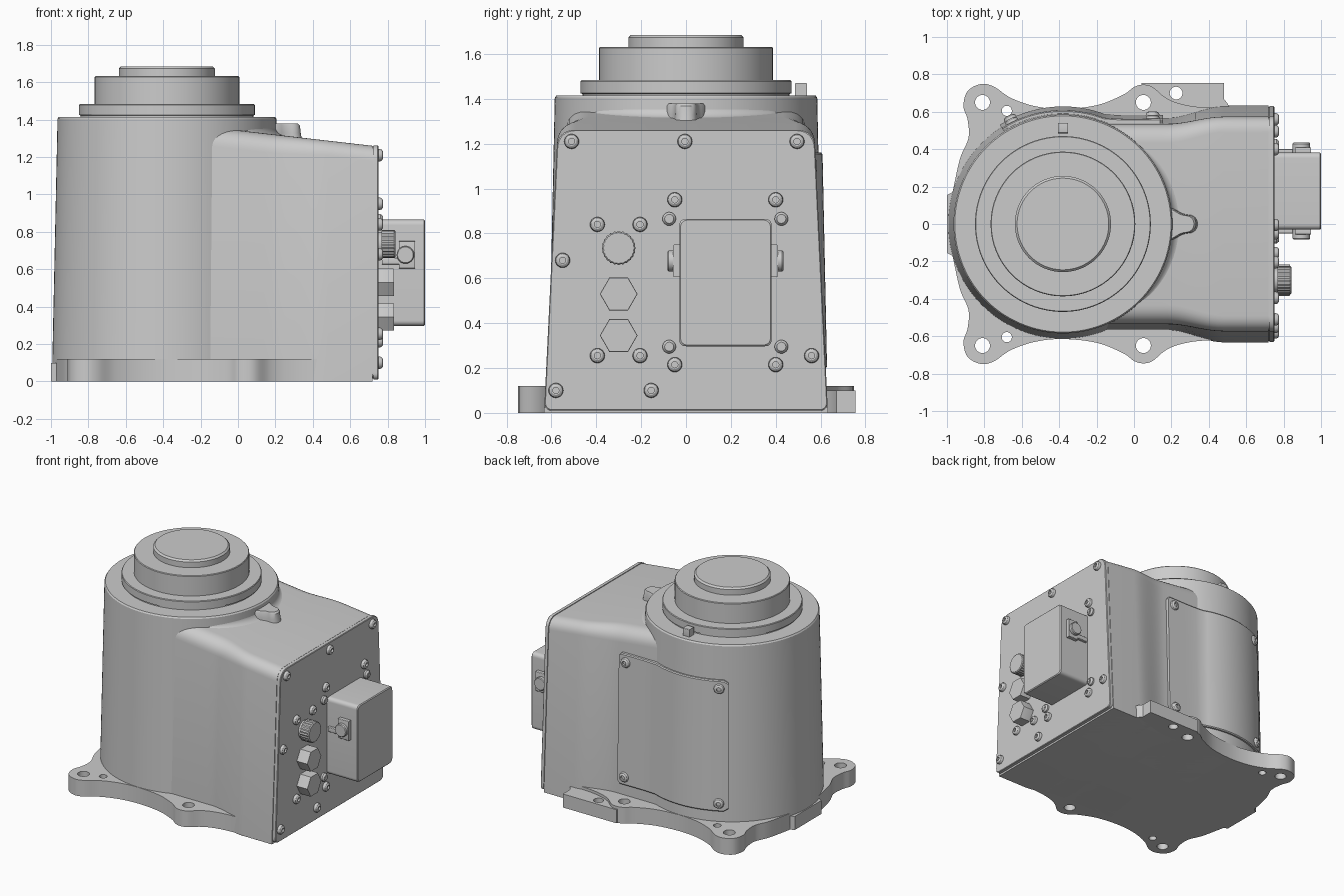
import bpy, bmesh
from math import sin, cos, pi, radians, sqrt
from mathutils import Vector

if "Cube" in bpy.data.objects:
    bpy.data.objects.remove(bpy.data.objects["Cube"])

CX = -0.38                                    # axis of the round housing


def loft(name, rings):
    """Skin a list of closed point rings and cap both ends."""
    bm = bmesh.new()
    vs = [[bm.verts.new(p) for p in r] for r in rings]
    for a, b in zip(vs, vs[1:]):
        for i in range(len(a)):
            j = (i + 1) % len(a)
            bm.faces.new((a[i], a[j], b[j], b[i]))
    bm.faces.new(vs[0])
    bm.faces.new(vs[-1])
    bmesh.ops.recalc_face_normals(bm, faces=bm.faces)
    me = bpy.data.meshes.new(name)
    bm.to_mesh(me)
    bm.free()
    ob = bpy.data.objects.new(name, me)
    bpy.context.collection.objects.link(ob)
    return ob


def turned(name, pos, direction, profile, n=96, knurl=0):
    """Turned part: (radius, height) profile along any direction."""
    q = Vector(direction).to_track_quat('Z', 'Y')
    rings = []
    for r, h in profile:
        rr = [r * (1 - knurl * (i % 2)) for i in range(n)]
        rings.append([Vector(pos) + q @ Vector((rr[i] * cos(2 * pi * i / n), rr[i] * sin(2 * pi * i / n), h))
                      for i in range(n)])
    return loft(name, rings)


def rounded(pts, radii, n=8):
    """Round the corners of a 2D polygon."""
    out = []
    for i, p in enumerate(pts):
        p, a, b = Vector(p), Vector(pts[i - 1]), Vector(pts[(i + 1) % len(pts)])
        s, e = p + (a - p).normalized() * radii[i], p + (b - p).normalized() * radii[i]
        for k in range(n + 1):
            t = k / n
            w = 0.83 * t * (1 - t) * 2        # close to a circular arc
            u, v = (1 - t) ** 2, t * t
            out.append((s * u + p * w + e * v) / (u + v + w))
    return out


def box(name, x0, x1, y0, y1, z0, z1, r=0.006):
    sec = rounded([(y0, z0), (y1, z0), (y1, z1), (y0, z1)], [r] * 4, 3)
    return loft(name, [[(x, y, z) for y, z in sec] for x in (x0, x1)])


def slab(name, outline, holes, height):
    """Flat plate with round holes, standing on z = 0."""
    cu = bpy.data.curves.new(name, 'CURVE')
    cu.dimensions, cu.fill_mode, cu.extrude = '2D', 'BOTH', height / 2
    loops = [outline] + [[(x + r * cos(pi * i / 16), y + r * sin(pi * i / 16)) for i in range(32)]
                         for x, y, r in holes]
    for lp in loops:
        sp = cu.splines.new('POLY')
        sp.points.add(len(lp) - 1)
        for q, p in zip(sp.points, lp):
            q.co = (p[0], p[1], 0, 1)
        sp.use_cyclic_u = True
    ob = bpy.data.objects.new(name, cu)
    ob.location.z = height / 2
    bpy.context.collection.objects.link(ob)
    bpy.ops.object.select_all(action='DESELECT')
    ob.select_set(True)
    bpy.context.view_layer.objects.active = ob
    bpy.ops.object.convert(target='MESH')


def spline(pts, n=6):
    """Catmull-Rom curve through the points."""
    P = [Vector(p) for p in [pts[0]] + pts + [pts[-1]]]
    out = []
    for a, b, c, d in zip(P, P[1:], P[2:], P[3:]):
        for k in range(n):
            t = k / n
            out.append(0.5 * (2 * b + (c - a) * t + (2 * a - 5 * b + 4 * c - d) * t ** 2
                              + (3 * b - a - 3 * c + d) * t ** 3))
    return out + [P[-1]]


# Mounting flange with four lugs
half = spline([(-0.97, 0.17), (-0.93, 0.35), (-0.885, 0.46), (-0.89, 0.56), (-0.912, 0.63), (-0.89, 0.71),
               (-0.82, 0.748), (-0.75, 0.735), (-0.66, 0.675), (-0.53, 0.63), (-0.38, 0.615), (-0.2, 0.635),
               (-0.06, 0.69), (0.0, 0.732), (0.05, 0.745), (0.1, 0.732), (0.17, 0.675), (0.26, 0.64),
               (0.4, 0.622), (0.71, 0.62)])
holes = [(x, s * y, r) for s in (1, -1) for x, y, r in
         ((-0.81, 0.65, 0.04), (0.05, 0.65, 0.04), (-0.68, 0.605, 0.027))]
slab("mounting_flange", half + [(p.x, -p.y) for p in reversed(half)], holes, 0.12)
slab("side_pad", [(0.04, 0.755), (0.48, 0.755), (0.48, 0.67), (0.5, 0.645), (0.52, 0.6), (0.11, 0.6),
                  (0.11, 0.7), (0.04, 0.72)], [(0.225, 0.7, 0.034)], 0.1)
slab("rear_pad", [(-0.9, -0.2), (-0.97, -0.17), (-1, -0.155), (-1, 0.155), (-0.97, 0.17), (-0.9, 0.2)], [], 0.1)

# Round housing and stepped output flange
turned("round_housing", (CX, 0, 0), (0, 0, 1), [(0.615, 0), (0.585, 1.405), (0.578, 1.415)], 128)
turned("collar", (CX, 0, 0), (0, 0, 1), [(0.462, 1.40), (0.462, 1.422), (0.47, 1.425), (0.47, 1.478), (0.466, 1.483)])
turned("output_drum", (CX, 0, 0), (0, 0, 1), [(0.387, 1.47), (0.387, 1.627), (0.383, 1.632)], 64)
turned("output_cap", (CX, 0, 0), (0, 0, 1), [(0.257, 1.62), (0.257, 1.673), (0.245, 1.685)])
box("zero_mark_peg", CX - 0.027, CX + 0.027, 0.485, 0.54, 1.40, 1.47)


# Rear gear box, waisted where it meets the round housing
def roof(x):
    return 1.26 + (0.72 - x) * 0.115


def section(x, bottom, top, z0, z1, r_top, r_bot):
    return [(x, y, z) for y, z in rounded([(-bottom, z0), (bottom, z0), (top, z1), (-top, z1)],
                                          [r_bot, r_bot, r_top, r_top])]


rings = []
for x in [-0.38, 0.0, 0.14] + [0.18 + 0.03 * i for i in range(11)] + [0.72]:
    t = min(1, max(0, (x - 0.18) / 0.3))
    t = t * t * (3 - 2 * t)
    rings.append(section(x, 0.57 + 0.063 * t, 0.533 + 0.037 * t, 0, roof(x), 0.1 - 0.02 * t, 0.002))
loft("cable_housing", rings)

# Fillet between the roof and the round housing
rows = []
for i in range(33):
    a = radians(-45 + 90 * i / 32)
    f = 0.004 + 0.046 * sqrt(max(0, cos(2 * a)))
    row = []
    for k in range(7):
        b = k * pi / 12
        r = 0.584 + f * (1 - sin(b))
        x = CX + r * cos(a)
        row.append((x, r * sin(a), roof(x) - 0.002 + f * (1 - cos(b))))
    row.append((CX + 0.56 * cos(a), 0.56 * sin(a), 1.28))
    rows.append(row)
loft("roof_fillet", rows)

# Nub on the roof
nub = rounded([(0.12, -0.11), (0.21, -0.085), (0.26, -0.05), (0.335, -0.045), (0.335, 0.045),
               (0.26, 0.05), (0.21, 0.085), (0.12, 0.11)], [0.01, 0.03, 0.03, 0.044, 0.044, 0.03, 0.03, 0.01], 6)
loft("roof_nub", [[(0.15 + (x - 0.15) * s, y * s, z) for x, y in nub]
                  for s, z in ((1.05, 1.28), (1, 1.33), (0.98, 1.368), (0.92, 1.38))])

# Connector plate closing the back
loft("connector_plate", [section(x, 0.632 - d, 0.572 - d, 0.01 + d, 1.262 - d, 0.075, 0.035)
                         for x, d in ((0.715, 0.006), (0.724, 0.006), (0.724, 0), (0.746, 0), (0.75, 0.004))])


# Screws
def screw(name, pos, direction, r=0.033):
    turned(name, pos, direction, [(r, -0.01), (r, 0.01), (r * 0.88, 0.019), (r * 0.6, 0.025),
                                  (r * 0.42, 0.025), (r * 0.42, 0.012)], 24)


for y, z in ((-0.51, 1.21), (-0.005, 1.21), (0.495, 1.21), (-0.05, 0.95), (0.4, 0.95), (-0.395, 0.84),
             (-0.205, 0.84), (-0.55, 0.68), (-0.395, 0.255), (-0.205, 0.255), (-0.05, 0.215), (0.4, 0.215),
             (0.56, 0.255), (-0.58, 0.1), (-0.155, 0.1)):
    screw("plate_screw", (0.75, y, z), (1, 0, 0))
for y in (-0.075, 0.425):
    for z in (0.295, 0.865):
        turned("cross_screw", (0.75, y, z), (1, 0, 0), [(0.03, -0.01), (0.03, 0.012), (0.02, 0.024)], 24)
        box("cross_slot", 0.76, 0.776, y - 0.02, y + 0.02, z - 0.004, z + 0.004, 0.001)
        box("cross_slot", 0.76, 0.776, y - 0.004, y + 0.004, z - 0.02, z + 0.02, 0.001)

# Large plug with side latches
loft("plug_hood", [[(x, y, z) for y, z in rounded([(-0.03 + d, 0.297 + d), (0.382 - d, 0.297 + d),
                                                   (0.382 - d, 0.865 - d), (-0.03 + d, 0.865 - d)], [0.03] * 4)]
                   for x, d in ((0.74, 0), (0.994, 0), (1.0, 0.006))])
for s in (1, -1):
    def span(d):                              # outward from the hood side
        return sorted((0.176 + s * 0.2, 0.176 + s * d))
    box("latch_base", 0.86, 0.945, *span(0.233), 0.605, 0.75)
    box("latch_lever", 0.77, 0.92, *span(0.226), 0.625, 0.66)
    turned("latch_pivot", (0.895, 0.176 + s * 0.2, 0.677), (0, s, 0),
           [(0.047, 0), (0.047, 0.053), (0.042, 0.059)], 24)

# Round plug and two hexagonal blanking caps
turned("round_plug", (0.745, -0.3, 0.735), (1, 0, 0), [(0.065, 0), (0.065, 0.025)], 40)
turned("round_plug_nut", (0.745, -0.3, 0.735), (1, 0, 0), [(0.076, 0.022), (0.076, 0.09), (0.07, 0.096)], 48, 0.05)
for z in (0.345, 0.53):
    turned("hex_cap", (0.745, -0.3, z), (1, 0, 0), [(0.084, 0), (0.084, 0.086), (0.082, 0.09)], 6)

# Curved access cover on the +y side
path = []
for i in range(19):
    a = radians(122.5 - (122.5 - 69) * i / 18)
    path.append((Vector((CX + 0.633 * cos(a), 0.633 * sin(a), 0)), Vector((cos(a), sin(a), 0))))
path += [(Vector((x, y, 0)), Vector((0, 1, 0))) for x, y in
         ((-0.1, 0.588), (-0.05, 0.586), (0.02, 0.586), (0.1, 0.587), (0.14, 0.587), (0.155, 0.587))]


def on_cover(i, z, depth):
    p, n = path[i]
    return p + n * (-0.021 * z - depth) + Vector((0, 0, z))


cover = []
for i in range(len(path)):
    d = 0.02 if i in (0, len(path) - 1) else 0
    cover.append([on_cover(i, z, dep) for z, dep in
                  ((0.2 + d, 0.05), (0.2 + d, 0.006), (0.207 + d, 0), (1.153 - d, 0), (1.16 - d, 0.006), (1.16 - d, 0.05))])
loft("access_cover", cover)
for i in (2, len(path) - 3):
    for z in (0.26, 1.1):
        screw("cover_screw", on_cover(i, z, 0.005), path[i][1], 0.036)

# Smooth shading with crisp edges
for ob in bpy.data.objects:
    ob.select_set(ob.type == 'MESH')
    bpy.context.view_layer.objects.active = ob
bpy.ops.object.shade_smooth_by_angle(angle=radians(30))
